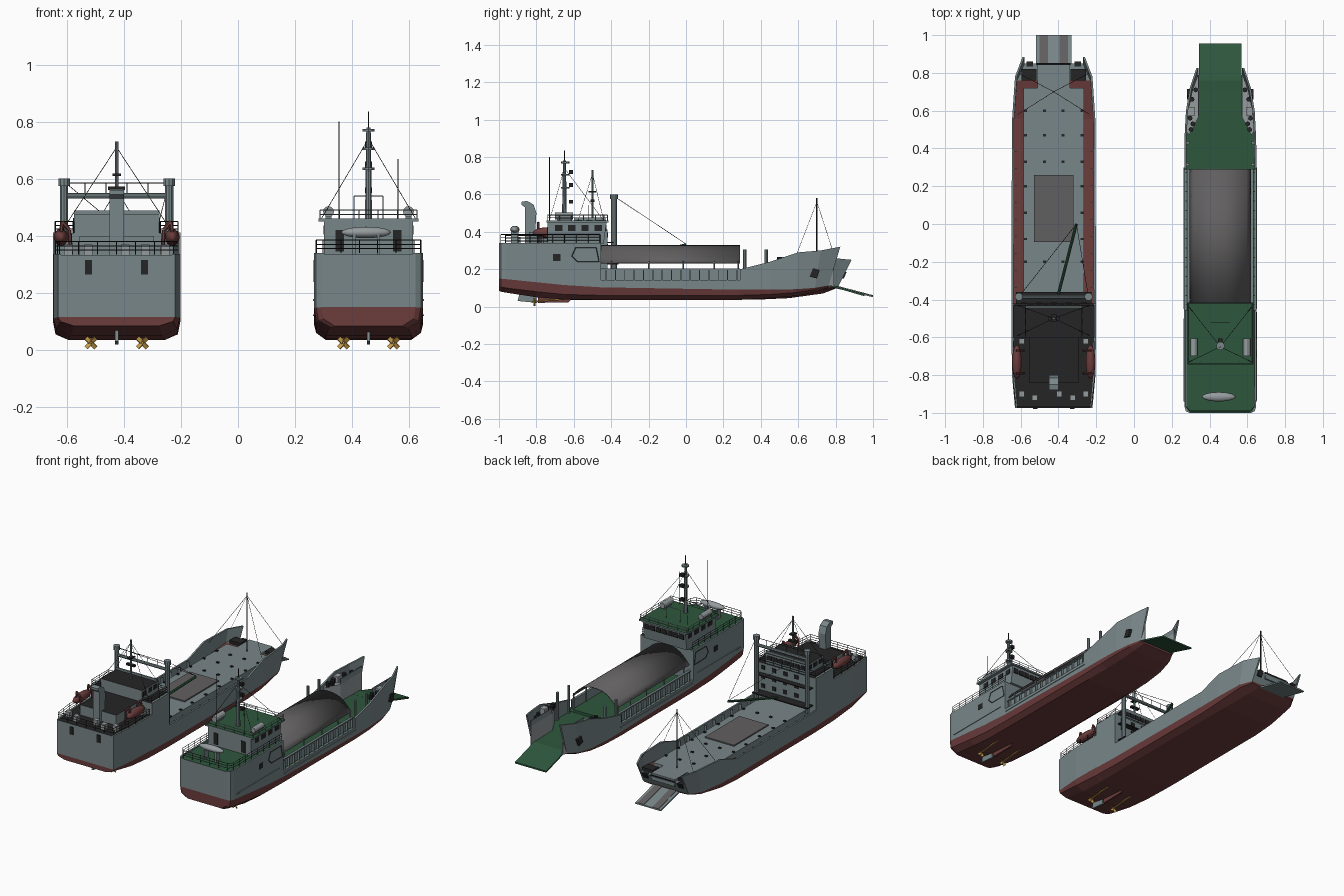
import bpy, bmesh, math
from mathutils import Vector, Matrix

if "Cube" in bpy.data.objects:
    bpy.data.objects.remove(bpy.data.objects["Cube"])

def material(name, r, g, b):
    m = bpy.data.materials.new(name)
    m.diffuse_color = (r, g, b, 1)
    m.use_nodes = True
    m.node_tree.nodes["Principled BSDF"].inputs["Base Color"].default_value = m.diffuse_color
    return m
GREY = material("hull grey", .19, .24, .25)
RED = material("antifouling red", .15, .045, .045)
GREEN = material("deck green", .027, .095, .048)
BLACK = material("black", .018, .018, .018)
CANVAS = material("canvas grey", .12, .115, .115)
LIGHT = material("light grey", .3, .33, .34)
BRASS = material("brass", .55, .33, .07)

def finish(name, bm, *mats):
    bmesh.ops.recalc_face_normals(bm, faces=bm.faces)
    me = bpy.data.meshes.new(name)
    bm.to_mesh(me)
    bm.free()
    for m in mats:
        me.materials.append(m)
    ob = bpy.data.objects.new(name, me)
    bpy.context.collection.objects.link(ob)
    return ob

def boxes(name, items, mat, top=None):
    """items: (x0,x1,y0,y1,z0,z1); optional second material on upward faces"""
    bm = bmesh.new()
    for x0, x1, y0, y1, z0, z1 in items:
        bmesh.ops.create_cube(bm, size=1, matrix=Matrix.Translation(((x0+x1)/2, (y0+y1)/2, (z0+z1)/2))
                              @ Matrix.Diagonal((abs(x1-x0), abs(y1-y0), abs(z1-z0), 1)))
    if top:
        bm.normal_update()
        for f in bm.faces:
            f.material_index = int(f.normal.z > .5)
    return finish(name, bm, mat, *([top] if top else []))

def sticks(name, segs, r, mat, n=6, r2=None):
    """round bars between point pairs"""
    bm = bmesh.new()
    for a, b in segs:
        a, b = Vector(a), Vector(b)
        d = b - a
        bmesh.ops.create_cone(bm, cap_ends=True, segments=n, radius1=r, radius2=r if r2 is None else r2, depth=d.length,
            matrix=Matrix.Translation((a+b)/2) @ d.to_track_quat('Z', 'Y').to_matrix().to_4x4())
    return finish(name, bm, mat)

def prism(name, pts, axis, lo, hi, mat):
    """polygon extruded along axis: x takes (y,z) points, z takes (x,y) points"""
    bm = bmesh.new()
    put = (lambda p, h: (h, *p)) if axis == 'x' else (lambda p, h: (*p, h))
    rings = [[bm.verts.new(put(p, h)) for p in pts] for h in (lo, hi)]
    for r in rings:
        bm.faces.new(r)
    for i in range(len(pts)):
        j = (i+1) % len(pts)
        bm.faces.new((rings[0][i], rings[0][j], rings[1][j], rings[1][i]))
    return finish(name, bm, mat)

def rail(name, path, z, h, mat, step=.06, bars=3):
    segs = []
    for (ax, ay), (bx, by) in zip(path, path[1:]):
        for k in range(1, bars+1):
            segs.append(((ax, ay, z+h*k/bars), (bx, by, z+h*k/bars)))
        n = max(1, int(math.hypot(bx-ax, by-ay)/step))
        for i in range(n+1):
            x, y = ax+(bx-ax)*i/n, ay+(by-ay)*i/n
            segs.append(((x, y, z), (x, y, z+h)))
    sticks(name, segs, .0018, mat, 4)

def blob(name, c, s, mat):
    bm = bmesh.new()
    bmesh.ops.create_uvsphere(bm, u_segments=14, v_segments=8, radius=1,
                              matrix=Matrix.Translation(c) @ Matrix.Diagonal((*s, 1)))
    for f in bm.faces:
        f.smooth = True
    return finish(name, bm, mat)

def hull(name, cx, stations):
    """loft of closed sections: bottom, bilge, side, bulwark, deck"""
    mats = [GREY, RED, GREEN, BLACK]
    bm = bmesh.new()
    rings = []
    for y, hw, hb, zb, zc, zw, zt, zd, deck, rake in stations:
        half = [(hb, zb), (hw*.96, zc), (hw, zw), (hw, zt), (hw-.011, zt), (hw-.011, zd)]
        ring = half + [(-x, z) for x, z in reversed(half)]
        rings.append([bm.verts.new((cx+x, y-rake*(zt-z), z)) for x, z in ring])
    for st, a, b in zip(stations, rings, rings[1:]):
        for j in range(12):
            k = (j+1) % 12
            f = bm.faces.new((a[j], a[k], b[k], b[j]))
            f.material_index = 1 if j in (0, 1, 9, 10, 11) else mats.index(st[8]) if j == 5 else 0
    for r in (rings[0], rings[-1]):
        bm.faces.new([r[i] for i in (0, 1, 2, 9, 10, 11)]).material_index = 1
        bm.faces.new(r[2:10])
    return finish(name, bm, *mats)

def running_gear(tag, cx, dx):
    for s in (-1, 1):
        x = cx + s*dx
        bm = bmesh.new()
        for k in range(4):
            m = Matrix.Translation((x, -.81, .025)) @ Matrix.Rotation(k*math.pi/2+.785, 4, 'Y') \
                @ Matrix.Translation((0, 0, .014)) @ Matrix.Rotation(.6, 4, 'Z') @ Matrix.Diagonal((.016, .004, .021, 1))
            bmesh.ops.create_cube(bm, size=1, matrix=m)
        finish(tag+" propeller", bm, BRASS)
        sticks(tag+" shaft", [((x, -.825, .025), (x, -.62, .045))], .005, BRASS)
    prism(tag+" rudder", [(-.9, .03), (-.8, .02), (-.8, .08), (-.88, .11)], 'x', cx-.006, cx+.006, GREY)
    prism(tag+" skeg", [(-.79, .02), (-.63, .022), (-.6, .05), (-.79, .09)], 'x', cx-.006, cx+.006, RED)

# ---------- ship A: open trunk-deck landing ship ----------
A = -.425
hull("ship a hull", A, [
    (-.975, .205, .15, .085, .1, .115, .337, .333, BLACK, 0),
    (-.8, .221, .16, .05, .075, .112, .337, .333, BLACK, 0),
    (-.62, .223, .17, .036, .06, .108, .337, .333, BLACK, 0),
    (-.601, .223, .17, .036, .06, .108, .337, .333, GREY, 0),
    (-.6, .223, .17, .036, .06, .105, .412, .41, BLACK, 0),
    (-.421, .223, .17, .036, .055, .1, .412, .41, GREY, 0),
    (-.42, .223, .17, .036, .055, .1, .2, .15, RED, 0),
    (.4, .222, .17, .038, .055, .095, .2, .15, RED, 0),
    (.56, .22, .16, .045, .065, .097, .255, .15, RED, .05),
    (.78, .205, .13, .07, .09, .105, .26, .18, GREY, .25),
    (.885, .165, .1, .1, .105, .112, .25, .18, GREY, .5)])
running_gear("ship a", A, .09)
boxes("ship a trunk deck", [(A-.16, A+.16, -.42, .72, .1, .195), (A-.085, A+.085, .72, .845, .15, .195)], GREY)
boxes("ship a hatch cover", [(A-.105, A+.105, -.095, .26, .195, .203)], CANVAS)
boxes("ship a deck fittings", [(A+x-.008, A+x+.008, y-.006, y+.006, .195, .202)
      for y in (.6, .47, .33, .2, .06, -.08, -.2) for x in (-.15, -.05, .05, .15)], BLACK)
boxes("ship a bulwark stays", [(A+s*.195, A+s*.212, .02+i*.09, .024+i*.09, .15, .195) for i in range(-4, 5) for s in (-1, 1)], GREY)
boxes("ship a bow platforms", [(A+s*.09, A+s*.17, .76, .82, .18, .2) for s in (-1, 1)], BLACK)
prism("ship a bow ramp", [(.77, .105), (1, .05), (1, .058), (.77, .117)], 'x', A-.093, A+.093, GREY)
for s in (-1, 1):
    prism("ship a ramp track", [(.775, .117), (1, .058), (1, .061), (.775, .12)], 'x', A+s*.03, A+s*.075, CANVAS)
    prism("ship a bow anchor", [(.818, .15), (.835, .185), (.86, .185), (.843, .15)], 'x', A+s*.11, A+s*.145, BLACK)
prism("ship a bow opening", [(.81, .125), (.846, .185), (.853, .185), (.818, .125)], 'x', A-.09, A+.09, BLACK)
# superstructure
boxes("ship a wheelhouse", [(A-.15, A+.15, -.6, -.43, .41, .475)], GREY, BLACK)
boxes("ship a bridge screen", [(A-.15, A+.15, -.445, -.435, .475, .488)], GREY)
boxes("ship a aft house", [(A-.13, A+.13, -.84, -.6, .333, .4)], GREY, BLACK)
boxes("ship a front windows", [(A+x-.014, A+x+.014, -.421, -.416, z, z+.025)
      for z in (.25, .31, .37) for x in (-.16, -.08, 0, .08, .16)]
      + [(A+i*.04-.016, A+i*.04+.016, -.431, -.427, .435, .463) for i in range(-3, 4)]
      + [(A+s*.149, A+s*.152, y, y+.035, .435, .463) for s in (-1, 1) for y in (-.59, -.535, -.48)], BLACK)
boxes("ship a front gallery", [(A-.2, A+.2, -.42, -.36, .225, .232), (A-.2, A+.2, -.42, -.385, .34, .346)], BLACK)
prism("ship a funnel", [(-.81, .33), (-.8, .5), (-.815, .545), (-.85, .565), (-.88, .56), (-.88, .545), (-.86, .53), (-.86, .33)],
      'x', A-.025, A+.025, GREY)
boxes("ship a deck lockers", [(A+x-.015, A+x+.015, y-.015, y+.015, .333, .37)
      for x, y in ((-.17, -.9), (.17, -.9), (-.1, -.92), (.1, -.92), (.03, -.9), (-.17, -.62), (.17, -.62))], LIGHT)
boxes("ship a stern ports", [(A+x-.012, A+x+.012, -.979, -.974, .265, .315) for x in (-.098, .098)], BLACK)
for s in (-1, 1):
    x = A + s*.195
    blob("ship a lifeboat", (x, -.73, .395), (.026, .09, .03), RED)
    sticks("ship a davits", [p for y in (-.79, -.67) for p in
           (((A+s*.16, y, .335), (A+s*.165, y, .42)), ((A+s*.165, y, .42), (A+s*.19, y, .45)), ((A+s*.19, y, .45), (x, y, .41)))], .007, RED)
    p = A + s*.184
    sticks("ship a goal post", [((p, -.385, .19), (p, -.385, .6))], .015, GREY, 10)
    sticks("ship a goal post cap", [((p, -.385, .575), (p, -.385, .6))], .021, GREY, 10)
    sticks("ship a boom stay", [((p, -.385, .59), (A+.12, 0, .335))], .0013, BLACK, 4)
sticks("ship a crossbar", [((A-.184, -.385, .54), (A+.184, -.385, .54))], .01, GREY, 8)
rail("ship a crossbar rail", [(A-.184, -.385), (A+.184, -.385)], .545, .04, BLACK, .07, 1)
sticks("ship a cargo boom", [((A+.025, -.37, .24), (A+.12, 0, .33))], .008, GREEN, 8)
sticks("ship a radar mast", [((A, -.5, .47), (A, -.5, .73))], .006, GREY, 8)
boxes("ship a radar", [(A-.03, A+.03, -.51, -.49, .56, .572), (A-.015, A+.015, -.52, -.48, .61, .618)], BLACK)
sticks("ship a mast stays", [((A, -.5, .71), (A+x, y, .42)) for x in (-.19, .19) for y in (-.43, -.59)], .0012, BLACK, 4)
sticks("ship a bow mast", [((A, .7, .195), (A, .7, .58))], .004, BLACK)
sticks("ship a bow stays", [((A, .7, .56), (A+x, y, .25)) for x in (-.19, .19) for y in (.58, .8)], .0012, BLACK, 4)
rail("ship a stern rail", [(A-.215, -.62), (A-.215, -.83), (A-.2, -.965), (A+.2, -.965), (A+.215, -.83), (A+.215, -.62)], .335, .045, BLACK)
rail("ship a bridge rail", [(A-.15, -.6), (A-.215, -.6), (A-.215, -.43), (A+.215, -.43), (A+.215, -.6), (A+.15, -.6)], .41, .04, BLACK)

# ---------- ship B: canopied landing ship ----------
B = .457
aft = (.335, GREEN, 0)
hull("ship b hull", B, [
    (-1, .165, .12, .085, .11, .15, .34, *aft),
    (-.99, .183, .13, .08, .105, .149, .34, *aft),
    (-.965, .19, .14, .075, .1, .147, .34, *aft),
    (-.8, .191, .15, .05, .08, .13, .34, *aft),
    (-.65, .191, .15, .038, .065, .115, .34, *aft),
    (-.456, .191, .15, .036, .06, .103, .34, .335, GREY, 0),
    (-.455, .191, .15, .036, .06, .103, .142, .14, GREEN, 0),
    (.289, .191, .15, .036, .06, .09, .142, .14, GREEN, 0),
    (.29, .191, .15, .036, .06, .09, .2, .125, GREEN, 0),
    (.45, .19, .14, .045, .065, .09, .24, .125, GREEN, 0),
    (.6, .182, .13, .057, .075, .093, .29, .125, GREEN, .06),
    (.72, .162, .12, .075, .09, .1, .3, .122, GREEN, .15),
    (.825, .127, .1, .1, .108, .113, .32, .118, GREEN, .3)])
running_gear("ship b", B, .0875)
prism("ship b bow ramp", [(.7, .122), (.76, .122), (.955, .065), (.955, .055), (.76, .112), (.7, .112)], 'x', B-.113, B+.113, GREEN)
for s in (-1, 1):
    wing = [(.113, .57), (.165, .47), (.178, .49), (.17, .6), (.15, .7), (.118, .79), (.113, .79)]
    prism("ship b bow wing", [(B+s*x, y) for x, y in wing], 'z', .11, .235, LIGHT)
    boxes("ship b wing inner wall", [(B+s*.113, B+s*.117, .57, .79, .11, .27)], GREY)
    sticks("ship b bollards", [((B+s*x, y, .235), (B+s*x, y, .265)) for x, y in
           ((.155, .5), (.145, .53), (.16, .56), (.15, .66), (.13, .71))], .013, BLACK, 8)
    prism("ship b anchor", [(.66, .16), (.68, .205), (.715, .195), (.7, .15)], 'x', B+s*.145, B+s*.176, BLACK)
    boxes("ship b winch", [(B+s*.135, B+s*.17, .575, .62, .235, .275)], LIGHT)
    sticks("ship b deck posts", [((B+s*.172, y, .12), (B+s*.172, y, .305)) for y in (.315, .43)], .009, GREY, 8)
    # ribbed hold wall beside the canopy
    boxes("ship b hold wall", [(B+s*.163, B+s*.169, -.455, .29, .13, .2)], GREY)
    boxes("ship b wall ribs", [(B+s*.169, B+s*.184, -.43+i*.05, -.425+i*.05, .14, .195) for i in range(15)]
          + [(B+s*.16, B+s*.176, -.455, .29, .197, .203)], GREY)
    sticks("ship b canopy posts", [((B+s*.16, y, .13), (B+s*.16, y, .245)) for y in (-.4, -.2, -.015, .15, .28)], .004, GREY)
    # side details of the aft block
    boxes("ship b rub rails", [(B+s*.19, B+s*.195, -.94, -.5, .172, .178), (B+s*.19, B+s*.195, -.45, .3, .12, .125)], GREY)
    boxes("ship b side window", [(B+s*.19, B+s*.193, -.71, -.67, .245, .28)], BLACK)
    X = B + s*.191
    frame = [(-.61, .27), (-.59, .315), (-.48, .315), (-.465, .24), (-.58, .24)]
    sticks("ship b side panel frame", [((X, *frame[i]), (X, *frame[(i+1) % 5])) for i in range(5)], .002, BLACK, 4)
boxes("ship b cargo floor", [(B-.163, B+.163, -.455, .29, .13, .142)], GREEN)
arc = [(-.163+.326*i/14, .235+.093*(1-abs(2*i/14-1)**2.4)) for i in range(15)]
bm = bmesh.new()
rows = [[bm.verts.new((B+x, y, z)) for x, z in arc] for y in (-.455, .29)]
for i in range(14):
    bm.faces.new((rows[0][i], rows[0][i+1], rows[1][i+1], rows[1][i])).smooth = True
canopy = finish("ship b canopy", bm, CANVAS)
canopy.modifiers.new("thickness", 'SOLIDIFY').thickness = .006
# wheelhouse and top hamper
prism("ship b wheelhouse", [(-.74, .335), (-.44, .335), (-.425, .45), (-.74, .45)], 'x', B-.155, B+.155, GREY)
boxes("ship b wheelhouse roof", [(B-.175, B+.175, -.745, -.415, .45, .46)], GREY, GREEN)
boxes("ship b windows", [(B+i*.042-.017, B+i*.042+.017, -.432, -.424, .405, .437) for i in range(-3, 4)]
      + [(B+s*.154, B+s*.158, y, y+.04, .405, .437) for s in (-1, 1) for y in (-.7, -.63, -.56, -.49)]
      + [(B+x-.015, B+x+.015, -.743, -.739, .345, .42) for x in (-.1, .1)], BLACK)
for s in (-1, 1):
    sticks("ship b vent drum", [((B+s*.14, -.7, .485), (B+s*.14, -.605, .485))], .019, LIGHT, 12)
    boxes("ship b vent cradle", [(B+s*.14-.01, B+s*.14+.01, -.69, -.615, .46, .475)], GREY)
sticks("ship b mast", [((B, -.65, .46), (B, -.65, .78))], .013, GREY, 10, .008)
sticks("ship b mast top", [((B, -.65, .78), (B, -.65, .835))], .003, BLACK)
sticks("ship b mast platforms", [((B, -.645, z), (B, -.645, z+.01)) for z in (.63, .7, .765)], .022, GREY, 10)
boxes("ship b mast lamps", [(B-.012, B+.012, -.625, -.605, z, z+.02) for z in (.55, .64, .71)], BLACK)
sticks("ship b mast stays", [((B, -.65, .74), (B+x, y, .46)) for x in (-.165, .165) for y in (-.44, -.73)], .0012, BLACK, 4)
sticks("ship b antennas", [((B-.103, -.73, .46), (B-.103, -.73, .8)), ((B+.103, -.73, .46), (B+.103, -.73, .67))], .0018, BLACK, 4)
rail("ship b radar gantry", [(B-.05, -.52), (B+.05, -.52)], .46, .08, GREY, .1, 1)
blob("ship b dinghy", (B-.008, -.915, .412), (.09, .025, .02), LIGHT)
boxes("ship b dinghy cradle", [(B+x-.006, B+x+.006, -.935, -.895, .335, .405) for x in (-.05, .035)], GREY)
deck_edge = [(-.183, -.46), (-.183, -.965), (-.16, -.99), (.16, -.99), (.183, -.965), (.183, -.46)]
rail("ship b deck rail", [(B+x, y) for x, y in deck_edge], .34, .045, BLACK)
roof_edge = [(-.17, -.42), (-.17, -.74), (.17, -.74), (.17, -.42), (-.17, -.42)]
rail("ship b roof rail", [(B+x, y) for x, y in roof_edge], .46, .03, GREY, .06, 2)
